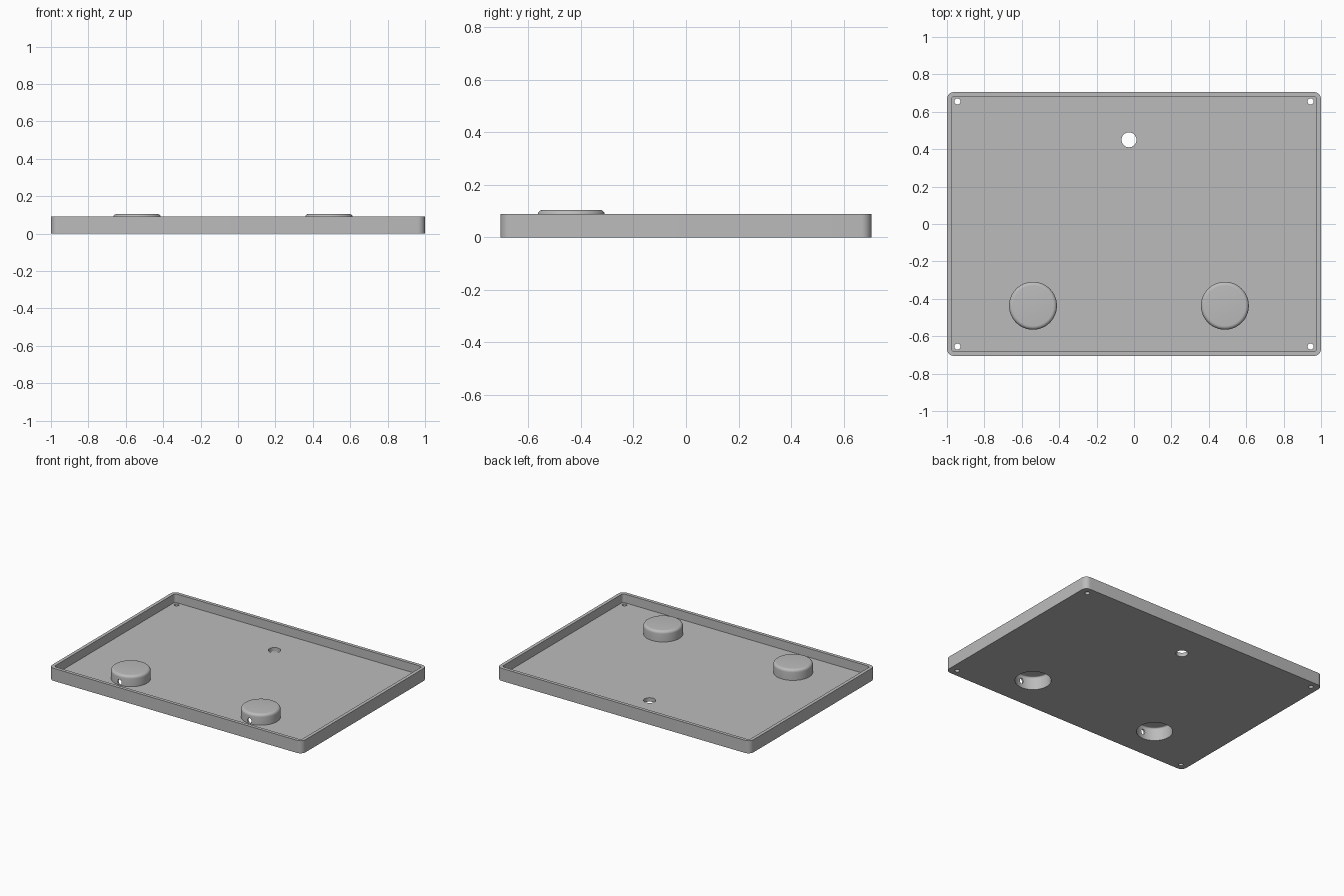
import bpy
import bmesh
from math import sin, cos, pi

if "Cube" in bpy.data.objects:
    bpy.data.objects.remove(bpy.data.objects["Cube"], do_unlink=True)

grey = bpy.data.materials.new("plain grey")
grey.use_nodes = True
colour = (0.5, 0.5, 0.5, 1)
grey.diffuse_color = colour
grey.node_tree.nodes["Principled BSDF"].inputs["Base Color"].default_value = colour

HALF_X, HALF_Y, HEIGHT = 1.0, 0.706, 0.09
FLOOR, WALL = 0.028, 0.024
CUPS = [(-0.54, -0.437), (0.486, -0.437)]


def loft(name, rings):
    """Closed solid skinned through rings that have equal point counts."""
    bm = bmesh.new()
    loops = [[bm.verts.new(p) for p in ring] for ring in rings]
    n = len(loops[0])
    for low, high in zip(loops, loops[1:]):
        for i in range(n):
            j = (i + 1) % n
            bm.faces.new((low[i], low[j], high[j], high[i]))
    bm.faces.new(loops[0][::-1])
    bm.faces.new(loops[-1])
    mesh = bpy.data.meshes.new(name)
    bm.to_mesh(mesh)
    bm.free()
    obj = bpy.data.objects.new(name, mesh)
    bpy.context.collection.objects.link(obj)
    mesh.materials.append(grey)
    return obj


def rounded_slab(name, hx, hy, radius, z0, z1, steps=8):
    outline = []
    for k, (sx, sy) in enumerate([(1, 1), (-1, 1), (-1, -1), (1, -1)]):
        for s in range(steps + 1):
            a = (k + s / steps) * pi / 2
            outline.append((sx * (hx - radius) + radius * cos(a),
                            sy * (hy - radius) + radius * sin(a)))
    return loft(name, [[(x, y, z) for x, y in outline] for z in (z0, z1)])


def lathe(name, x, y, profile, sides=64):
    return loft(name, [[(x + r * cos(2 * pi * i / sides),
                         y + r * sin(2 * pi * i / sides), z)
                        for i in range(sides)] for r, z in profile])


def domed_profile(radius, z0, z1, fillet, steps=6):
    arc = [s / steps * pi / 2 for s in range(steps + 1)]
    return [(radius, z0)] + [(radius - fillet + fillet * cos(a),
                              z1 - fillet + fillet * sin(a)) for a in arc]


def combine(target, tool, operation):
    tool.hide_render = True
    mod = target.modifiers.new(operation.lower(), 'BOOLEAN')
    mod.operation, mod.solver, mod.object = operation, 'EXACT', tool
    bpy.context.view_layer.objects.active = target
    bpy.ops.object.modifier_apply(modifier=mod.name)
    bpy.data.objects.remove(tool, do_unlink=True)


# Shallow tray with a raised rim
tray = rounded_slab("tray", HALF_X, HALF_Y, 0.04, 0, HEIGHT)
combine(tray, rounded_slab("tray_recess", HALF_X - WALL, HALF_Y - WALL,
                           0.018, FLOOR, HEIGHT + 0.1), 'DIFFERENCE')

# Rounded cups, hollow from below, each with a small slot at the front
for x, y in CUPS:
    combine(tray, lathe("cup", x, y, domed_profile(0.128, 0.01, 0.105, 0.02)), 'UNION')
    combine(tray, lathe("cup_hollow", x, y,
                        domed_profile(0.117, -0.05, 0.093, 0.01)), 'DIFFERENCE')
    ring = [2 * pi * i / 24 for i in range(24)]
    slot = loft("cup_slot", [[(x + 0.015 * cos(a), y + depth, 0.05 + 0.02 * sin(a))
                              for a in ring] for depth in (-0.08, -0.16)])
    bm = bmesh.new()
    bm.from_mesh(slot.data)
    bmesh.ops.recalc_face_normals(bm, faces=bm.faces)
    bm.to_mesh(slot.data)
    bm.free()
    combine(tray, slot, 'DIFFERENCE')

# Cable hole and corner screw holes
holes = [(-0.027, 0.45, 0.04)]
holes += [(sx * 0.944, sy * 0.655, 0.016) for sx in (-1, 1) for sy in (-1, 1)]
for x, y, r in holes:
    combine(tray, lathe("hole", x, y, [(r, -0.05), (r, 0.08)], 32), 'DIFFERENCE')

bpy.ops.object.select_all(action='DESELECT')
tray.select_set(True)
bpy.context.view_layer.objects.active = tray
bpy.ops.object.shade_smooth_by_angle()
